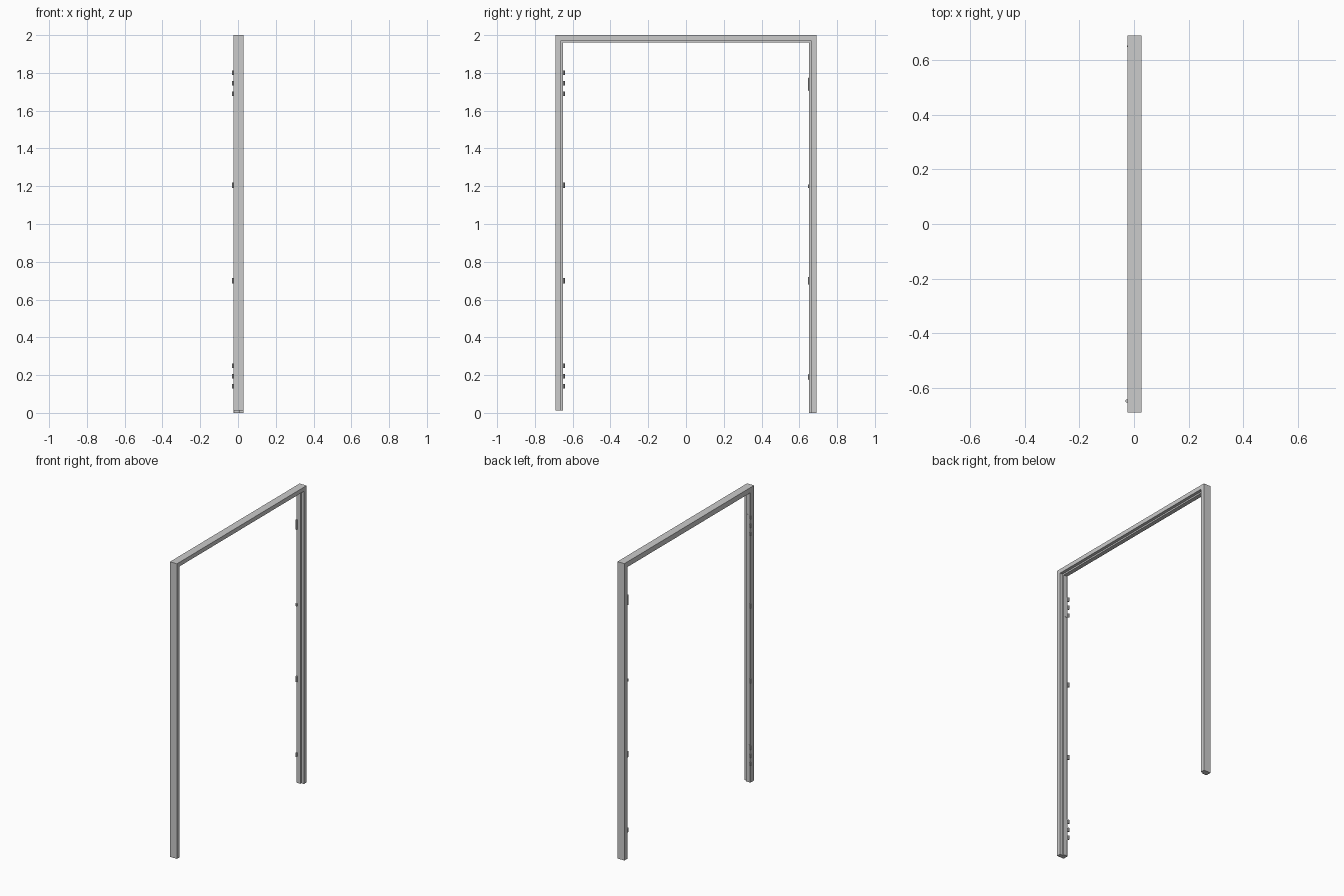
import bpy, bmesh

if "Cube" in bpy.data.objects:
    bpy.data.objects.remove(bpy.data.objects["Cube"])

HALF_Y, TOP = 0.69, 2.0


def make_object(name, bm):
    bmesh.ops.recalc_face_normals(bm, faces=bm.faces)
    mesh = bpy.data.meshes.new(name)
    bm.to_mesh(mesh)
    bm.free()
    ob = bpy.data.objects.new(name, mesh)
    bpy.context.collection.objects.link(ob)
    return ob


def box(name, lo, hi, bevel=0.0):
    bm = bmesh.new()
    bmesh.ops.create_cube(bm, size=1)
    for v in bm.verts:
        v.co = [(a + b) / 2 + c * (b - a) for a, b, c in zip(lo, hi, v.co)]
    if bevel:
        bmesh.ops.bevel(bm, geom=bm.edges[:], offset=bevel, segments=1, affect='EDGES')
    return make_object(name, bm)


# Door frame: stepped jamb section (x, depth from outside) swept with mitred corners
section = [(-0.024, 0.0), (0.028, 0.0), (0.028, 0.028), (0.008, 0.028),
           (0.008, 0.038), (-0.020, 0.038), (-0.024, 0.035)]
bm = bmesh.new()
rings = []
for side, bottom in ((-1, 0.012), (-1, None), (1, None), (1, 0.0)):
    rings.append([bm.verts.new((x, side * (HALF_Y - d),
                                TOP - d if bottom is None else bottom))
                  for x, d in section])
n = len(section)
for a, b in zip(rings, rings[1:]):
    for i in range(n):
        j = (i + 1) % n
        bm.faces.new((a[i], a[j], b[j], b[i]))
bm.faces.new(rings[0])
bm.faces.new(rings[-1])
make_object("door_frame", bm)


# Hinge: leaf on the jamb with small knuckles
def knuckle(name, z, height):
    bpy.ops.mesh.primitive_cylinder_add(vertices=10, radius=0.006, depth=height,
                                        location=(-0.026, -0.647, z))
    bpy.context.object.name = name
    bpy.ops.object.shade_smooth_by_angle()


for label, z in (("lower", 0.195), ("upper", 1.745)):
    box(f"{label}_hinge_leaf", (-0.022, -0.653, z - 0.07), (-0.002, -0.651, z + 0.07))
    for k in (-1, 0, 1):
        knuckle(f"{label}_hinge_knuckle", z + k * 0.055, 0.024)

# Small catches on the hinge jamb and the latch jamb
knuckle("middle_catch", 1.205, 0.03)
knuckle("low_catch", 0.70, 0.03)
for z, h in ((0.19, 0.03), (0.70, 0.04), (1.20, 0.02), (1.74, 0.07)):
    box("latch_catch", (-0.025, 0.646, z - h / 2), (-0.014, 0.654, z + h / 2), 0.002)
